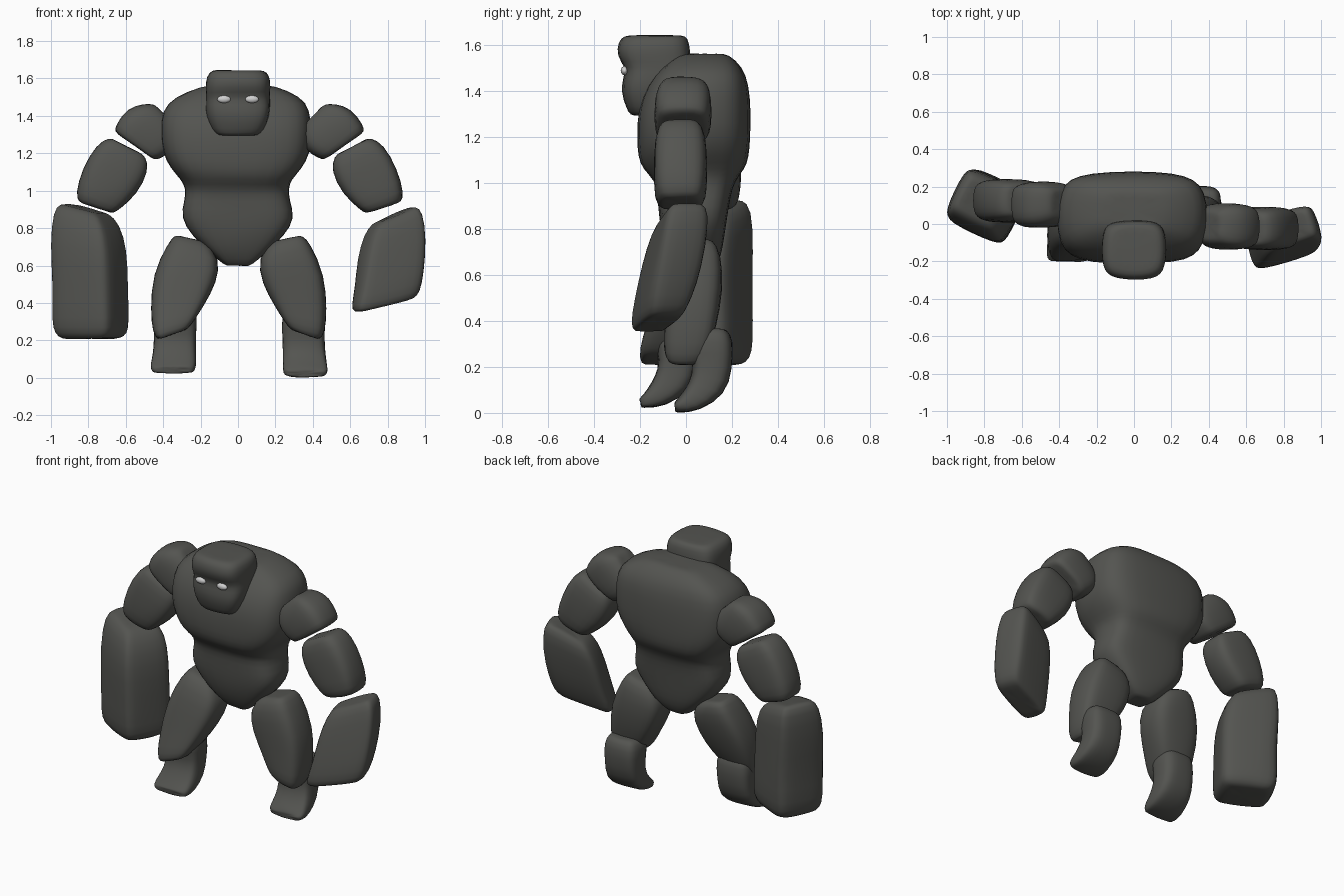
import bpy, bmesh, math, random
from mathutils import Matrix, Vector

random.seed(4)


def material(name, rgb):
    m = bpy.data.materials.new(name)
    m.diffuse_color = (*rgb, 1)
    return m


STONE = material("dark stone", (0.088, 0.089, 0.081))
EYE = material("pale grey", (0.62, 0.62, 0.62))
SEG = 16


def rock(name, rings, yaw=0, side=1, dx=0, dy=0, dz=0, lean=0, n=3.5):
    """Loft rounded-box rings (x, y, z, half width, half depth, roll, pitch)
    into a smooth boulder; side=-1 mirrors it, lean shears y with height."""
    bm = bmesh.new()
    first, last = list(rings[0]), list(rings[-1])
    for r in (first, last):          # inner cap rings keep the ends flat
        r[3] *= 0.7
        r[4] *= 0.7
    loops = []
    for r in [first] + list(rings) + [last]:
        x, y, z, rx, ry, roll, pitch = (tuple(r) + (0, 0))[:7]
        rot = (Matrix.Rotation(math.radians(yaw), 3, 'Z')
               @ Matrix.Rotation(math.radians(-roll), 3, 'Y')
               @ Matrix.Rotation(math.radians(pitch), 3, 'X'))
        loop = []
        for i in range(SEG):
            t = 2 * math.pi * i / SEG
            c, s = math.cos(t), math.sin(t)
            u = math.copysign(abs(c) ** (2 / n), c) * rx
            v = math.copysign(abs(s) ** (2 / n), s) * ry
            p = Vector((x, y, z)) + rot @ Vector((u, v, 0))
            p += Vector([random.uniform(-0.004, 0.004) for _ in range(3)])
            loop.append(bm.verts.new((side * (p.x + dx),
                                      p.y + dy + lean * (p.z - 0.7), p.z + dz)))
        loops.append(loop)
    for a, b in zip(loops, loops[1:]):
        for i in range(SEG):
            j = (i + 1) % SEG
            bm.faces.new((a[i], a[j], b[j], b[i]))
    bm.faces.new(loops[0])
    bm.faces.new(loops[-1])
    bmesh.ops.recalc_face_normals(bm, faces=bm.faces)
    me = bpy.data.meshes.new(name)
    bm.to_mesh(me)
    bm.free()
    for f in me.polygons:
        f.use_smooth = True
    me.materials.append(STONE)
    ob = bpy.data.objects.new(name, me)
    bpy.context.collection.objects.link(ob)
    ob.modifiers.new("smooth", 'SUBSURF').levels = 1
    ob.modifiers["smooth"].render_levels = 1
    return ob


# torso: pelvis, belly and broad chest in one boulder
rock("torso", [
    (0, .04, .60, .07, .07), (.005, .04, .67, .155, .115),
    (0, .03, .76, .25, .135), (0, .03, .855, .312, .15),
    (-.005, .035, .95, .285, .16), (-.005, .04, 1.01, .277, .175),
    (-.01, .035, 1.06, .30, .225), (-.01, .03, 1.115, .352, .246),
    (-.01, .033, 1.20, .40, .252), (-.01, .035, 1.32, .408, .25),
    (-.01, .05, 1.43, .40, .225), (0, .07, 1.505, .345, .178),
    (0, .075, 1.562, .19, .11)])

# head with heavy brow and jaw
rock("head", [
    (0, -.14, 1.295, .115, .105), (0, -.13, 1.325, .148, .13),
    (0, -.13, 1.40, .174, .155), (0, -.125, 1.46, .176, .15),
    (0, -.12, 1.505, .174, .142), (0, -.14, 1.55, .176, .163),
    (0, -.14, 1.615, .17, .157), (0, -.135, 1.643, .142, .133)])

# eyes
for side, label in ((1, "right"), (-1, "left")):
    bpy.ops.mesh.primitive_uv_sphere_add(
        segments=16, ring_count=8, location=(side * .075, -.267, 1.489))
    eye = bpy.context.object
    eye.name = label + "_eye"
    eye.scale = (.036, .017, .02)
    eye.data.materials.append(EYE)
    bpy.ops.object.shade_smooth()

# shapes shared by both sides, described for +x
shoulder = [
    (.40, -.01, 1.40, .09, .08, 45), (.425, -.01, 1.375, .13, .11, 45),
    (.48, -.012, 1.33, .173, .128, 42), (.552, -.015, 1.26, .15, .123, 37),
    (.567, -.015, 1.24, .135, .11, 35)]
upper_arm = [
    (.61, -.025, 1.235, .11, .09, 27), (.635, -.025, 1.18, .16, .116, 27),
    (.705, -.025, 1.05, .165, .12, 25), (.77, -.025, .94, .125, .113, 20),
    (.78, -.025, .91, .10, .09, 18)]
thigh = [
    (.265, .03, .745, .085, .09, 12), (.245, .03, .68, .148, .13, 15),
    (.295, .03, .53, .175, .132, 8), (.335, .02, .37, .142, .115, -5),
    (.358, .0, .275, .115, .10, -15), (.36, -.005, .23, .085, .075, -20)]
shin = [
    (.35, .11, .365, .095, .07), (.35, .107, .32, .12, .103),
    (.35, .12, .20, .112, .085, 0, -5), (.355, .095, .105, .118, .085, 0, -20),
    (.36, .02, .045, .122, .055, 0, -48), (.362, -.03, .03, .118, .03, 0, -75),
    (.362, -.048, .023, .10, .02, 0, -80)]

for side, label in ((1, "right"), (-1, "left")):
    left = side < 0
    arm_dy = .13 if left else 0
    rock(label + "_shoulder", shoulder, side=side, dy=arm_dy * .9, dx=-.015 * left)
    rock(label + "_upper_arm", upper_arm, side=side, dy=arm_dy * 1.15, dx=-.02 * left)
    rock(label + "_thigh", thigh, side=side, lean=.25 * left, dx=-.01 * left)
    rock(label + "_shin", shin, side=side, dy=-.15 * left,
         dx=-.015 * left, dz=.02 * left)

# forearm slabs, different on each side
rock("right_forearm", [
    (.835, -.02, .87, .12, .075, 23), (.83, -.025, .83, .165, .105, 23),
    (.825, -.05, .69, .187, .113, 16), (.81, -.09, .52, .186, .108, 13),
    (.79, -.12, .42, .185, .093, 13), (.78, -.125, .385, .165, .076, 13)],
    yaw=17, n=5)
rock("left_forearm", [
    (.82, .12, .905, .12, .10, 14), (.81, .115, .86, .165, .142, 14),
    (.80, .095, .70, .185, .163, 5), (.79, .095, .50, .176, .163),
    (.79, .095, .30, .184, .168), (.785, .095, .235, .172, .153),
    (.785, .095, .208, .14, .12)], yaw=26, side=-1, n=5)
